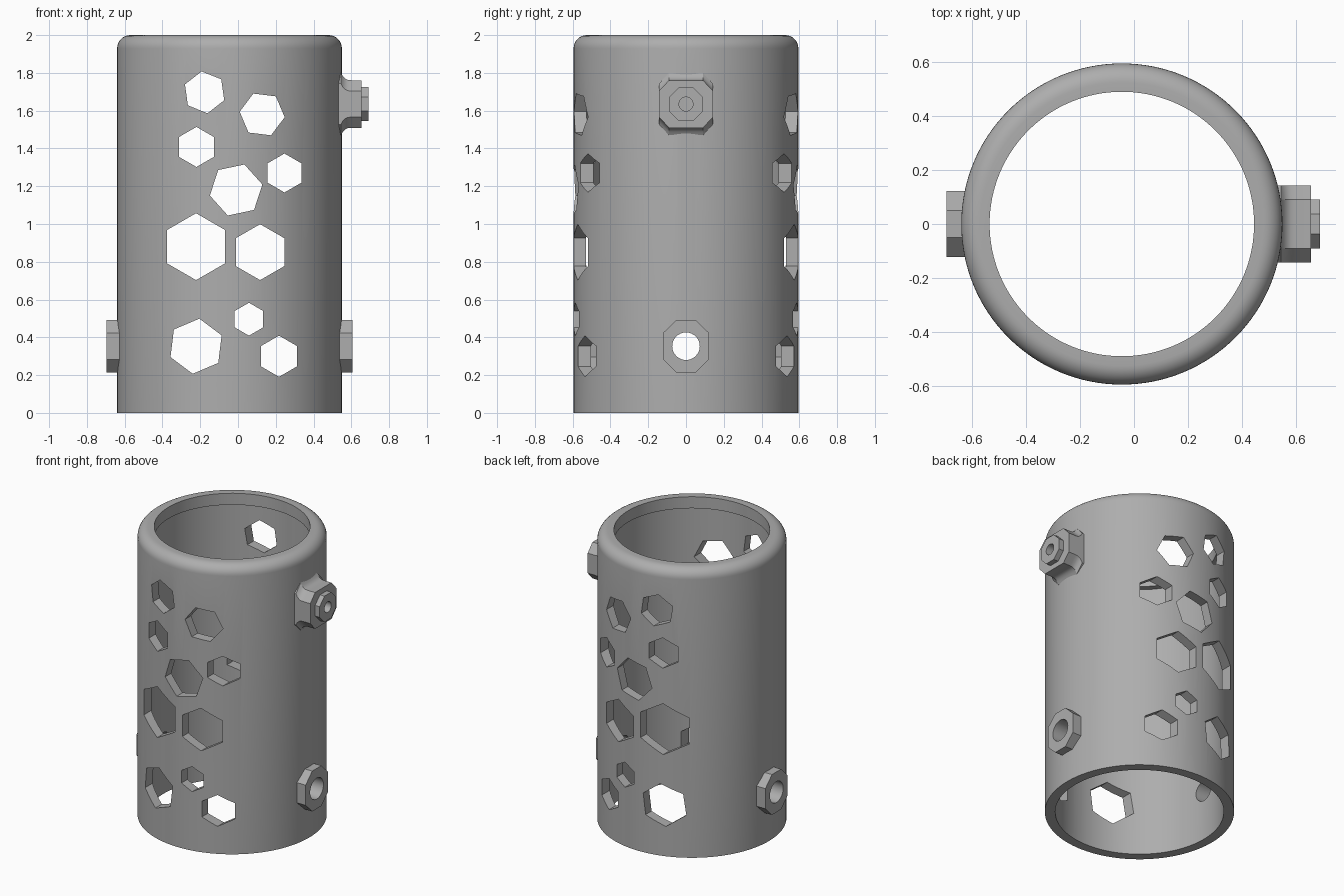
import bpy, bmesh
from math import sin, cos, pi, radians
from mathutils import Vector

cube = bpy.data.objects.get("Cube")
if cube:
    bpy.data.objects.remove(cube, do_unlink=True)

grey = bpy.data.materials.new("plain grey")
grey.use_nodes = True
colour = (0.42, 0.42, 0.42, 1)
grey.diffuse_color = colour
grey.node_tree.nodes["Principled BSDF"].inputs["Base Color"].default_value = colour

CX, R_OUT, R_IN, R_LIP = -0.045, 0.595, 0.53, 0.49


def loft(name, rings, closed=False):
    """Skin a list of point rings; cap the ends unless the loop is closed."""
    bm = bmesh.new()
    loops = [[bm.verts.new(p) for p in ring] for ring in rings]
    n = len(loops[0])
    pairs = list(zip(loops, loops[1:])) + ([(loops[-1], loops[0])] if closed else [])
    for a, b in pairs:
        for i in range(n):
            j = (i + 1) % n
            bm.faces.new((a[i], a[j], b[j], b[i]))
    if not closed:
        bm.faces.new(loops[0])
        bm.faces.new(loops[-1])
    bmesh.ops.recalc_face_normals(bm, faces=bm.faces)
    mesh = bpy.data.meshes.new(name)
    bm.to_mesh(mesh)
    bm.free()
    mesh.materials.append(grey)
    obj = bpy.data.objects.new(name, mesh)
    bpy.context.collection.objects.link(obj)
    return obj


def polygon(r, sides, turn=0):
    return [(r * cos(turn + 2 * pi * i / sides), r * sin(turn + 2 * pi * i / sides))
            for i in range(sides)]


def octagon(hy, hz, flat_y, flat_z):
    """Octagon of given half sizes and half lengths of its flat sides."""
    return [(hy, -flat_z), (hy, flat_z), (flat_y, hz), (-flat_y, hz),
            (-hy, flat_z), (-hy, -flat_z), (-flat_y, -hz), (flat_y, -hz)]


def along_x(x, z, section):
    return [(x, a, z + b) for a, b in section]


def cut(target, cutters):
    bpy.context.view_layer.objects.active = target
    for cutter in cutters:
        mod = target.modifiers.new("cut", "BOOLEAN")
        mod.operation, mod.solver, mod.object = "DIFFERENCE", "EXACT", cutter
        bpy.ops.object.modifier_apply(modifier=mod.name)


def smooth(obj):
    bpy.ops.object.select_all(action="DESELECT")
    obj.select_set(True)
    bpy.context.view_layer.objects.active = obj
    bpy.ops.object.shade_smooth_by_angle(angle=radians(25))


# Sleeve: revolved wall with a rounded rim and an inner lip
FILLET = 0.07
profile = [(R_IN, 0), (R_OUT, 0)]
for k in range(9):
    t = k / 8 * pi / 2
    profile.append((R_OUT - FILLET + FILLET * cos(t), 2 - FILLET + FILLET * sin(t)))
profile += [(R_LIP, 2), (R_LIP, 1.92), (R_IN, 1.92)]
sleeve = loft("sleeve", [[(CX + x, y, z) for x, y in polygon(r, 128)]
                         for r, z in profile], closed=True)

# Hexagonal openings through front and back: x, z, radius, turn in degrees
holes = [(-0.177, 1.697, 0.112, 98), (0.128, 1.58, 0.12, 113),
         (-0.22, 1.408, 0.106, 90), (-0.01, 1.18, 0.142, 72),
         (0.246, 1.27, 0.103, 90), (-0.222, 0.88, 0.177, 90),
         (0.117, 0.851, 0.148, 90), (-0.222, 0.353, 0.147, 83),
         (0.058, 0.496, 0.087, 90), (0.217, 0.30, 0.109, 90)]
hex_cutters = [loft("hex_cutter", [[(x + a, y, z + b) for a, b in
                                    polygon(r, 6, radians(turn))] for y in (-1, 1)])
               for x, z, r, turn in holes]

# Round bores: one right through at the bottom, one through the upper port
Z_LOW, Z_HIGH = 0.353, 1.635
low_bore = loft("low_bore", [along_x(x, Z_LOW, polygon(0.073, 32)) for x in (-1, 1)])
high_bore = loft("high_bore", [along_x(x, Z_HIGH, polygon(0.037, 32)) for x in (0, 1)])

# Lower bosses on both sides
parts = [sleeve]
for side, label in ((1, "left"), (-1, "right")):
    boss = loft(label + "_lower_boss",
                [along_x(CX + side * d, Z_LOW, octagon(0.122, 0.14, 0.05, 0.07))
                 for d in (0.555, 0.65)])
    cut(boss, [low_bore])
    parts.append(boss)

# Upper port: block flaring into the sleeve above and below, with a small collar
flare = [(0.51, 0.165), (0.545, 0.165), (0.555, 0.147), (0.567, 0.135),
         (0.58, 0.128), (0.6, 0.126), (0.655, 0.126)]
port = loft("upper_port_block",
            [along_x(x, Z_HIGH, octagon(0.143, h, 0.09, h - 0.057)) for x, h in flare])
collar = loft("upper_port_collar",
              [along_x(x, Z_HIGH, octagon(0.09, 0.09, 0.037, 0.037))
               for x in (0.64, 0.69)])
for part in (port, collar):
    cut(part, [high_bore])
    parts.append(part)

cut(sleeve, hex_cutters + [low_bore, high_bore])
for helper in hex_cutters + [low_bore, high_bore]:
    bpy.data.objects.remove(helper, do_unlink=True)
for part in parts:
    smooth(part)
